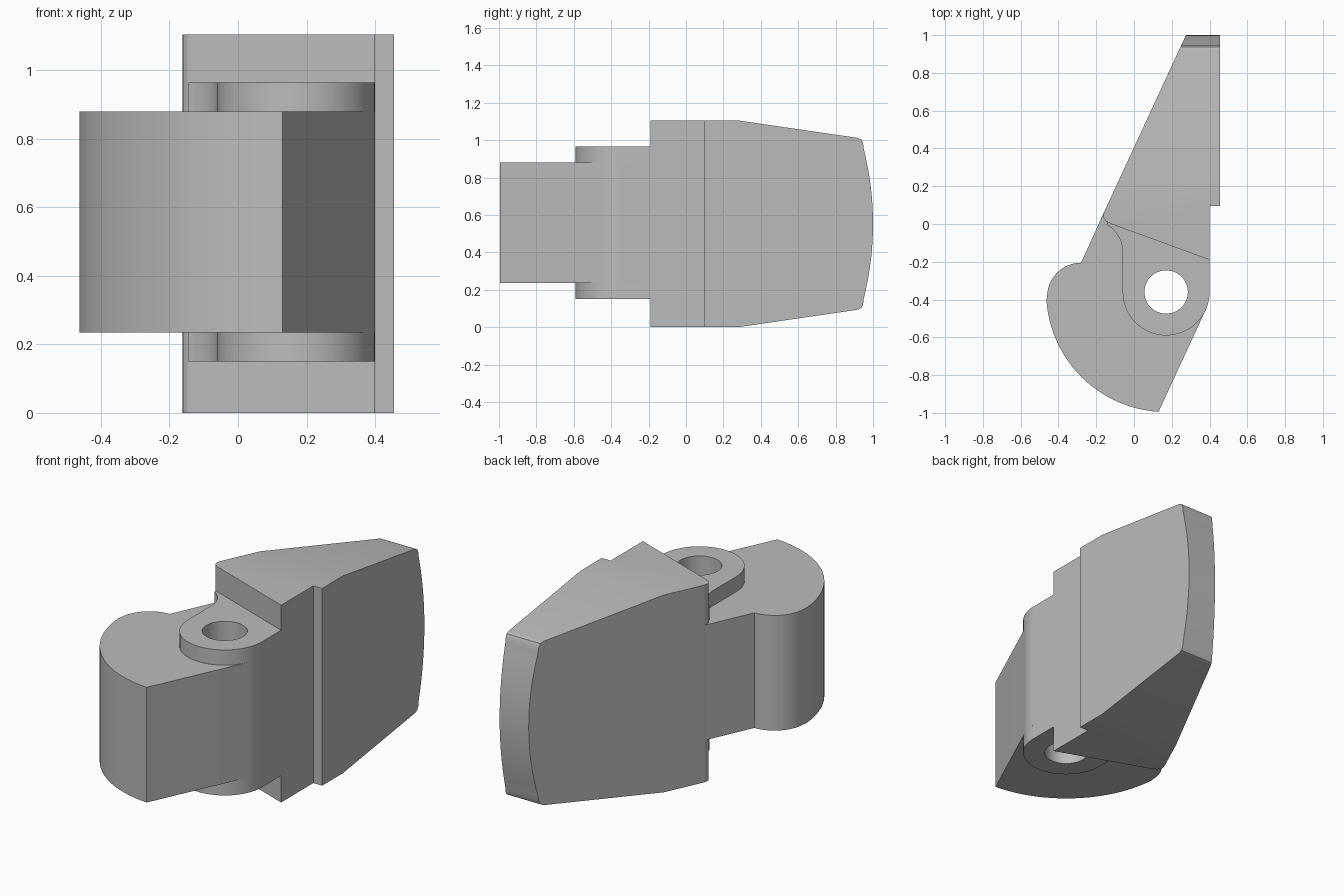
import bpy, bmesh, math

cube = bpy.data.objects.get("Cube")
if cube:
    bpy.data.objects.remove(cube, do_unlink=True)

grey = bpy.data.materials.new("plain grey")
grey.use_nodes = True
colour = (0.5, 0.5, 0.5, 1)
grey.diffuse_color = colour
grey.node_tree.nodes["Principled BSDF"].inputs["Base Color"].default_value = colour

PIVOT = (0.17, -0.36)
SLOPE = math.radians(-24.7)


def arc(centre, radius, start, end, steps=16):
    """Points along an arc, angles in radians."""
    return [(centre[0] + radius * math.cos(start + (end - start) * i / steps),
             centre[1] + radius * math.sin(start + (end - start) * i / steps))
            for i in range(steps + 1)]


def prism(name, outline, low, high, along_x=False):
    """Extrude a closed outline along z, or a (y, z) outline along x."""
    bm = bmesh.new()
    place = (lambda a, b: (low, a, b)) if along_x else (lambda a, b: (a, b, low))
    face = bm.faces.new([bm.verts.new(place(a, b)) for a, b in outline])
    top = bmesh.ops.extrude_face_region(bm, geom=[face])["geom"]
    move = (high - low, 0, 0) if along_x else (0, 0, high - low)
    bmesh.ops.translate(bm, vec=move,
                        verts=[v for v in top if isinstance(v, bmesh.types.BMVert)])
    bmesh.ops.recalc_face_normals(bm, faces=bm.faces)
    mesh = bpy.data.meshes.new(name)
    bm.to_mesh(mesh)
    bm.free()
    mesh.materials.append(grey)
    obj = bpy.data.objects.new(name, mesh)
    bpy.context.collection.objects.link(obj)
    return obj


def activate(obj):
    bpy.ops.object.select_all(action='DESELECT')
    obj.select_set(True)
    bpy.context.view_layer.objects.active = obj


def cut(obj, cutter, operation):
    mod = obj.modifiers.new("cut", 'BOOLEAN')
    mod.operation = operation
    mod.solver = 'EXACT'
    mod.object = cutter
    activate(obj)
    bpy.ops.object.modifier_apply(modifier=mod.name)


# Cam body: big round front, small round heel, straight flank beside the pivot
body_outline = (
    arc((-0.28, -0.385), 0.18, math.pi / 2, math.pi, 12)
    + arc(PIVOT, 0.635, math.radians(184), math.radians(266.4), 32)
    + arc(PIVOT, 0.23, SLOPE, 0, 8)
    + [(0.40, -0.13), (-0.16, 0.06)])
body = prism("cam_body", body_outline, 0.235, 0.88)

# Raised pivot bosses above and below the body
boss_outline = (
    arc(PIVOT, 0.23, math.pi, 2 * math.pi, 32)
    + [(0.40, -0.15), (-0.13, 0.04)]
    + arc((-0.23, -0.15), 0.17, math.radians(60), 0, 10))
bosses = [prism(name, boss_outline, low, high) for name, low, high in
          (("lower_boss", 0.15, 0.25), ("upper_boss", 0.865, 0.965))]

# Pivot hole through body and bosses
hole = prism("hole_cutter", arc(PIVOT, 0.115, 0, 2 * math.pi * 47 / 48, 47), -0.2, 1.3)
for part in [body] + bosses:
    cut(part, hole, 'DIFFERENCE')

# Tapered lever: plan wedge trimmed by its side profile
lever = prism("lever", [
    (0.40, -0.19), (0.40, 0.095), (0.455, 0.095), (0.455, 1.1), (0.321, 1.1),
    (-0.157, 0.066), (-0.162, 0.048), (-0.16, 0.03), (-0.148, 0.014),
    (-0.12, 0.0)], -0.2, 1.3)
half = [(-0.3, 0.5525), (0.28, 0.5525), (0.92, 0.459), (0.937, 0.45), (0.947, 0.43)]
half += [(1 - 0.31 * d * d, d) for d in (0.4, 0.35, 0.3, 0.25, 0.2, 0.15, 0.1, 0.05)]
MID = 0.5525
side = ([(y, MID + d) for y, d in half] + [(1, MID)]
        + [(y, MID - d) for y, d in reversed(half)])
trim = prism("lever_trim", side, -1, 1, along_x=True)
cut(lever, trim, 'INTERSECT')

for helper in (hole, trim):
    bpy.data.objects.remove(helper, do_unlink=True)

# Smooth the curves while keeping flat faces and sharp edges
for part in [body, lever] + bosses:
    activate(part)
    bpy.ops.object.shade_smooth_by_angle(angle=math.radians(25))
    weighted = part.modifiers.new("weighted_normals", 'WEIGHTED_NORMAL')
    weighted.keep_sharp = True
